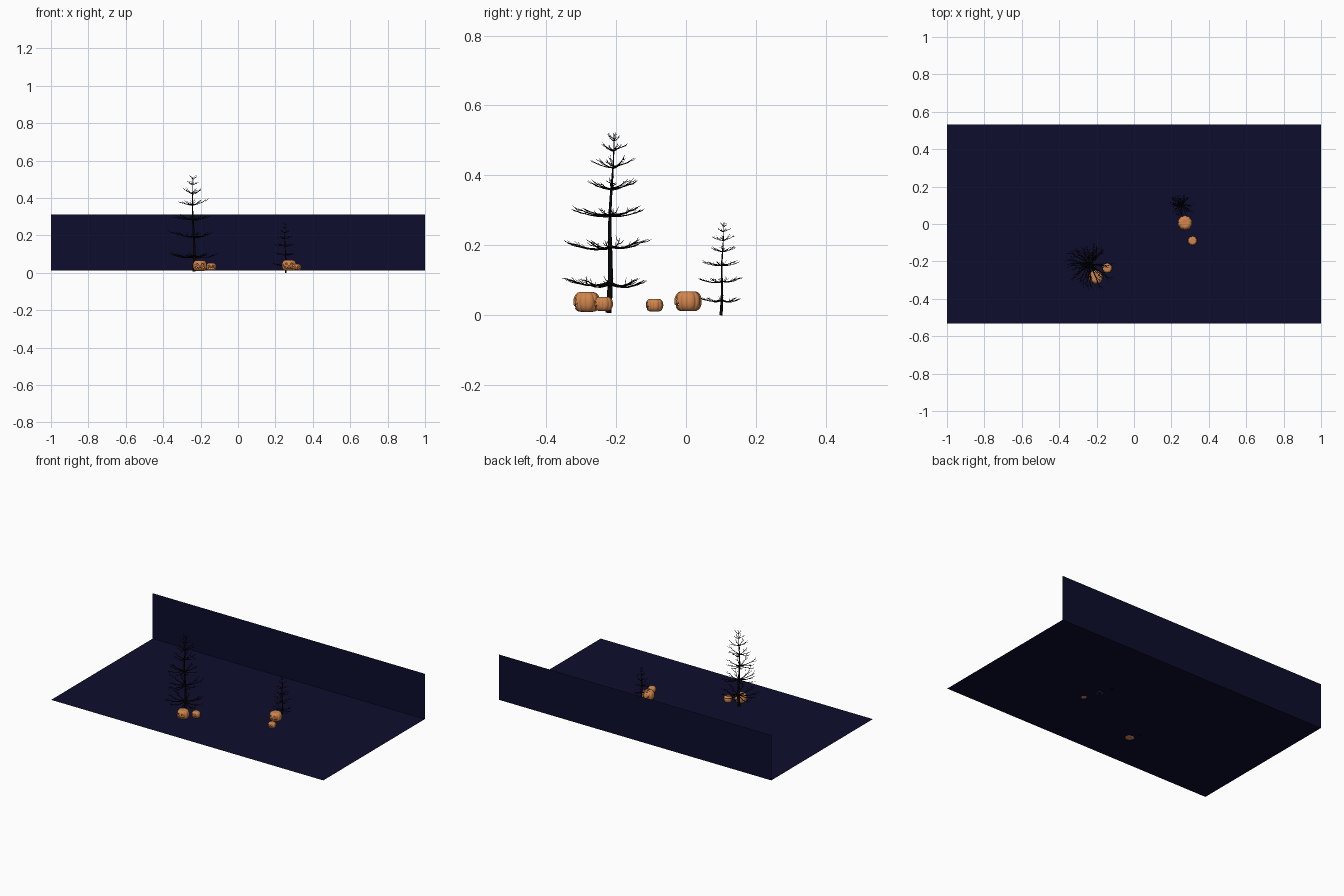
import bpy, bmesh, math, random
from mathutils import Vector

if "Cube" in bpy.data.objects:
    bpy.data.objects.remove(bpy.data.objects["Cube"])

random.seed(7)


def material(name, rgb):
    m = bpy.data.materials.new(name)
    m.diffuse_color = (*rgb, 1)
    m.use_nodes = True
    m.node_tree.nodes["Principled BSDF"].inputs["Base Color"].default_value = m.diffuse_color
    return m


NIGHT = material("midnight blue", (0.004, 0.004, 0.026))
BARK = material("black bark", (0.002, 0.002, 0.002))
ORANGE = material("pumpkin orange", (0.64, 0.235, 0.075))


def add_object(name, bm, mat):
    me = bpy.data.meshes.new(name)
    bm.to_mesh(me)
    bm.free()
    me.materials.append(mat)
    ob = bpy.data.objects.new(name, me)
    bpy.context.collection.objects.link(ob)
    return ob


def sheet(name, corners):
    bm = bmesh.new()
    bm.faces.new([bm.verts.new(c) for c in corners])
    return add_object(name, bm, NIGHT)


# ground sheet and upright back wall
X, Y, G, TOP = 1.0, 0.533, 0.012, 0.313
sheet("ground", [(-X, -Y, G), (X, -Y, G), (X, Y, G), (-X, Y, G)])
sheet("back_wall", [(-X, Y, G), (X, Y, G), (X, Y, TOP), (-X, Y, TOP)])


# bare conifer: tapered tubes for trunk, whorls of branches and twigs
def tube(curve, points, r0, r1):
    s = curve.splines.new('POLY')
    s.points.add(len(points) - 1)
    n = len(points) - 1
    for i, p in enumerate(points):
        s.points[i].co = (*p, 1)
        s.points[i].radius = r0 + (r1 - r0) * i / n


def trunk_point(z):
    return Vector((-0.008 * (z / 0.52) + 0.003 * math.sin(z * 14),
                   0.014 * (z / 0.52) + 0.003 * math.sin(z * 17), z))


def branch(curve, z, ang, length, droop, rise, r):
    out = Vector((math.cos(ang), math.sin(ang), 0))
    side = Vector((-out.y, out.x, 0))
    base = trunk_point(z)
    bend = random.uniform(-0.12, 0.12) * length

    def at(t):
        h = -droop * math.sin(math.pi * min(t * 1.1, 1)) + rise * t ** 2
        return base + out * length * t + side * bend * t * t + Vector((0, 0, h))

    tube(curve, [at(i / 6) for i in range(7)], r, 0.0004)
    # forked twigs turning upward near the tip
    for t, s in ((0.5, 1), (0.66, -1), (0.8, 1)):
        p = at(t)
        l = length * random.uniform(0.2, 0.32)
        d = (out * 0.9 + side * s * random.uniform(0.3, 0.6)).normalized()
        mid = p + d * l * 0.55 + Vector((0, 0, l * 0.1))
        end = p + d * l + Vector((0, 0, l * random.uniform(0.25, 0.6)))
        tube(curve, [p, mid, end], r * 0.5, 0.0004)


cu = bpy.data.curves.new("bare_tree", 'CURVE')
cu.dimensions = '3D'
cu.bevel_depth = 1.0
cu.bevel_resolution = 1
cu.use_fill_caps = True
tube(cu, [trunk_point(0.515 * i / 14) for i in range(15)], 0.0088, 0.0008)
# height, reach, droop, rise, branch count
WHORLS = [(0.086, 0.142, 0.012, 0.010, 10), (0.188, 0.125, 0.007, 0.018, 9),
          (0.278, 0.108, 0.002, 0.020, 9), (0.355, 0.084, 0.0, 0.028, 8),
          (0.417, 0.062, 0.0, 0.030, 7), (0.465, 0.040, 0.0, 0.024, 6),
          (0.495, 0.022, 0.0, 0.020, 5)]
for z, reach, droop, rise, n in WHORLS:
    a0 = random.uniform(0, 6)
    for i in range(n):
        branch(cu, z + random.uniform(-0.004, 0.004),
               a0 + math.tau * i / n + random.uniform(-0.2, 0.2),
               reach * random.uniform(0.75, 1.05), droop,
               rise * random.uniform(0.6, 1.3), 0.0012 + reach * 0.018)
cu.materials.append(BARK)
tree = bpy.data.objects.new("large_bare_tree", cu)
bpy.context.collection.objects.link(tree)
bpy.context.view_layer.objects.active = tree
tree.select_set(True)
bpy.ops.object.convert(target='MESH')
tree = bpy.context.object
tree.location = (-0.235, -0.222, 0.007)
small = bpy.data.objects.new("small_bare_tree", tree.data)
small.location = (0.255, 0.1, 0)
small.scale = (0.515,) * 3
bpy.context.collection.objects.link(small)


# carved pumpkin: ribbed hollow shell with a cut face toward the front
def carved(u, v):
    """u: angle from the front, v: height from -1 to 1."""
    a = abs(u)
    eye = 0.1 < v < 0.5 and abs(a - 0.42) < 0.22 * (0.55 - v) / 0.42
    nose = -0.12 < v < 0.06 and a < 0.1
    curve = -0.5 + 0.35 * u * u
    mouth = a < 0.75 and abs(v - curve) < 0.12 and not (0.2 < a < 0.32 and v > curve)
    return eye or nose or mouth


def pumpkin(name, x, y, r, z0, z1):
    seg, rings, ribs = 80, 30, 10
    bm = bmesh.new()
    half = (z1 - z0) / 2
    grid = []
    for j in range(1, rings):
        t = math.pi * j / rings - math.pi / 2
        c, s = math.cos(t), math.sin(t)
        row = []
        for i in range(seg):
            a = math.tau * i / seg
            groove = 1 - 0.09 * (1 - abs(math.sin(a * ribs / 2))) ** 2
            rad = r * c ** 0.72 * groove
            h = half * (math.copysign(abs(s) ** 0.9, s) - 0.16 * math.copysign(abs(s) ** 12, s)) / 0.93
            row.append(bm.verts.new((rad * math.cos(a), rad * math.sin(a), h)))
        grid.append(row)
    for lo, hi in zip(grid, grid[1:]):
        for i in range(seg):
            k = (i + 1) % seg
            quad = (lo[i], lo[k], hi[k], hi[i])
            c = sum((q.co for q in quad), Vector()) / 4
            if not (c.y < 0 and carved(math.atan2(c.x, -c.y), c.z / half)):
                bm.faces.new(quad)
    bm.faces.new(grid[0][::-1])
    bm.faces.new(grid[-1])
    for f in bm.faces:
        f.smooth = True
    ob = add_object(name, bm, ORANGE)
    ob.location = (x, y, (z0 + z1) / 2)
    m = ob.modifiers.new("shell", 'SOLIDIFY')
    m.thickness = r * 0.1
    m.offset = -1
    return ob


pumpkin("large_pumpkin_left", -0.204, -0.284, 0.038, 0.008, 0.068)
pumpkin("small_pumpkin_left", -0.143, -0.236, 0.027, 0.011, 0.054)
pumpkin("large_pumpkin_right", 0.273, 0.006, 0.039, 0.010, 0.070)
pumpkin("small_pumpkin_right", 0.313, -0.09, 0.025, 0.010, 0.048)
